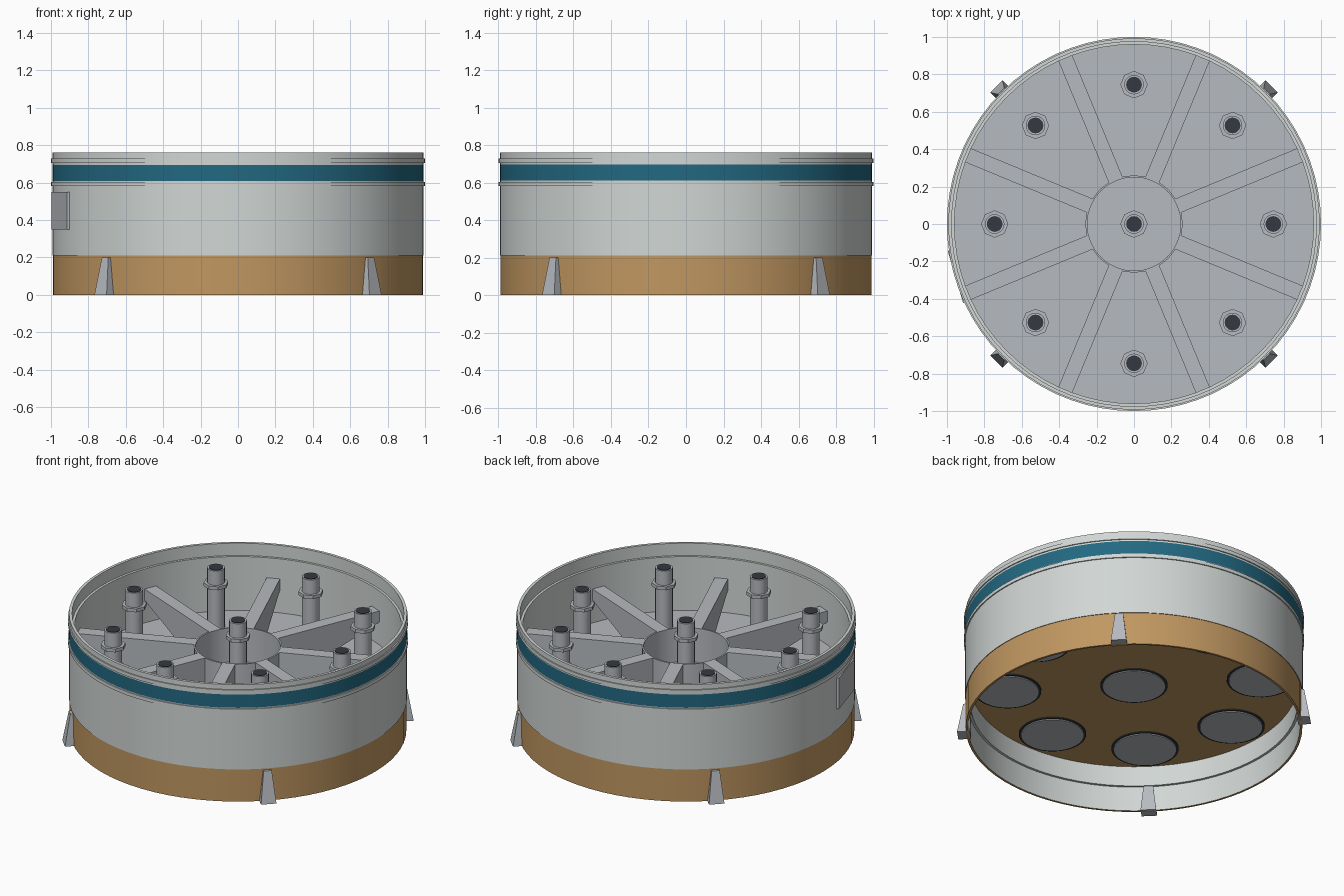
import bpy, bmesh, math
from mathutils import Matrix, Vector

cube = bpy.data.objects.get("Cube")
if cube:
    bpy.data.objects.remove(cube, do_unlink=True)


def material(name, rgb):
    m = bpy.data.materials.new(name)
    m.use_nodes = True
    col = (*rgb, 1.0)
    m.diffuse_color = col
    m.node_tree.nodes["Principled BSDF"].inputs["Base Color"].default_value = col
    return m


white = material("pale grey", (0.64, 0.68, 0.67))
grey = material("structure grey", (0.47, 0.49, 0.52))
tan = material("tan", (0.53, 0.31, 0.12))
teal = material("teal", (0.016, 0.14, 0.22))
dark = material("dark grey", (0.035, 0.04, 0.05))


def finish(name, bm, mats, smooth=True):
    bmesh.ops.recalc_face_normals(bm, faces=bm.faces)
    mesh = bpy.data.meshes.new(name)
    bm.to_mesh(mesh)
    bm.free()
    for m in mats:
        mesh.materials.append(m)
    ob = bpy.data.objects.new(name, mesh)
    bpy.context.collection.objects.link(ob)
    if smooth:
        bpy.ops.object.select_all(action='DESELECT')
        ob.select_set(True)
        bpy.context.view_layer.objects.active = ob
        bpy.ops.object.shade_smooth_by_angle(angle=math.radians(30))
    return ob


def lathe(name, profile, mats, sides=72, closed=False, at=(0, 0), paint=None):
    """Revolve (radius, height) points about z; paint(r, z) picks a material index."""
    bm = bmesh.new()
    pts = [bm.verts.new((r, 0, z)) for r, z in profile]
    pairs = list(zip(pts, pts[1:])) + ([(pts[-1], pts[0])] if closed else [])
    edges = [bm.edges.new(p) for p in pairs]
    bmesh.ops.spin(bm, geom=pts + edges, cent=(0, 0, 0), axis=(0, 0, 1),
                   angle=math.tau, steps=sides, use_duplicate=False)
    bmesh.ops.remove_doubles(bm, verts=bm.verts, dist=1e-5)
    if paint:
        for f in bm.faces:
            c = f.calc_center_median()
            f.material_index = paint(math.hypot(c.x, c.y), c.z)
    ob = finish(name, bm, mats)
    ob.location = (*at, 0)
    return ob


def ring(name, r0, r1, z0, z1, mat, sides=72, at=(0, 0)):
    return lathe(name, [(r0, z0), (r1, z0), (r1, z1), (r0, z1)], [mat], sides, True, at)


def disc(name, r, z0, z1, mat, sides, at=(0, 0)):
    return lathe(name, [(0, z0), (r, z0), (r, z1), (0, z1)], [mat], sides, False, at)


def block(name, bottom, top, mat, angle):
    """Hull of two rectangles (r0, r1, half width, z), turned to an angle about z."""
    bm = bmesh.new()
    loops = []
    for r0, r1, w, z in (bottom, top):
        loops.append([bm.verts.new(p) for p in
                      ((r0, -w, z), (r1, -w, z), (r1, w, z), (r0, w, z))])
    a, b = loops
    bm.faces.new(a)
    bm.faces.new(b)
    for i in range(4):
        j = (i + 1) % 4
        bm.faces.new((a[i], a[j], b[j], b[i]))
    bm.transform(Matrix.Rotation(math.radians(angle), 4, 'Z'))
    return finish(name, bm, [mat], smooth=False)


# Outer shell, with painted lower skirt and stripe
def shell_paint(r, z):
    if r > 0.978 and z < 0.21:
        return 1
    return 2 if r > 0.98 and 0.61 < z < 0.695 else 0


lathe("outer_shell",
      [(0.975, 0), (0.989, 0), (0.989, 0.21), (0.993, 0.21), (0.993, 0.61),
       (0.993, 0.695), (0.993, 0.76), (0.975, 0.76), (0.975, 0.68),
       (0.96, 0.68), (0.96, 0.16), (0.975, 0.16)],
      [white, tan, teal], closed=True, paint=shell_paint)
ring("upper_band", 0.985, 1.0, 0.705, 0.728, white)
ring("lower_band", 0.985, 1.0, 0.582, 0.604, white)

# Bulkhead: grey above, tan below
lathe("bulkhead", [(0, 0.29), (0.965, 0.29), (0.965, 0.33), (0, 0.33)],
      [grey, tan], paint=lambda r, z: 1 if z < 0.3 else 0)

# Central hub and tapered spokes
ring("hub", 0.25, 0.26, 0.32, 0.55, grey, 32)
for k in range(8):
    bm = bmesh.new()
    side = [(0.252, 0.32), (0.5, 0.32), (0.965, 0.48), (0.965, 0.55), (0.252, 0.55)]
    face = bm.faces.new([bm.verts.new((r, -0.04, z)) for r, z in side])
    ext = bmesh.ops.extrude_face_region(bm, geom=[face])["geom"]
    bmesh.ops.translate(bm, vec=Vector((0, 0.08, 0)),
                        verts=[v for v in ext if isinstance(v, bmesh.types.BMVert)])
    bm.transform(Matrix.Rotation(math.radians(22.5 + 45 * k), 4, 'Z'))
    finish(f"spoke_{k + 1}", bm, [grey], smooth=False)

# Feed posts with collars, and the round end plates under the bulkhead
spots = [(0, 0)] + [(0.745 * math.cos(k * math.pi / 4), 0.745 * math.sin(k * math.pi / 4))
                    for k in range(8)]
for n, p in enumerate(spots):
    disc(f"post_{n}", 0.052, 0.32, 0.715, grey, 20, p)
    disc(f"post_opening_{n}", 0.042, 0.71, 0.718, dark, 20, p)
    ring(f"post_collar_{n}", 0.04, 0.073, 0.6, 0.622, grey, 8, p)
    ring(f"mount_gap_{n}", 0.17, 0.198, 0.284, 0.295, dark, 32, p)
    disc(f"mount_plate_{n}", 0.185, 0.278, 0.295, grey, 32, p)

# Tapered hold-down feet
for k in range(4):
    block(f"foot_{k + 1}", (0.965, 1.04, 0.046, 0), (0.965, 1.005, 0.024, 0.2),
          grey, 45 + 90 * k)

# Side access box
block("access_box", (0.97, 0.996, 0.145, 0.35), (0.97, 0.996, 0.145, 0.55), grey, 196.5)
